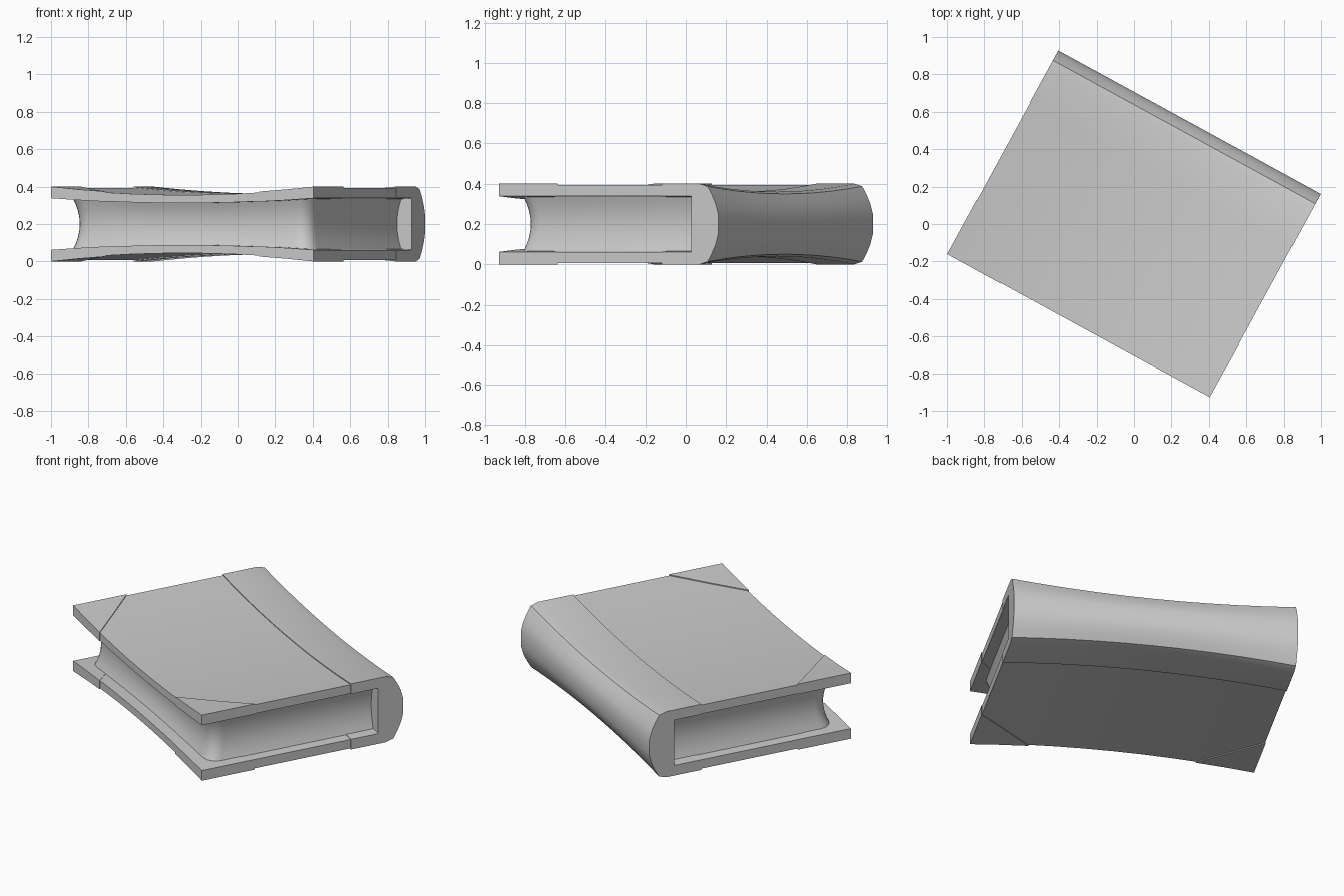
import bpy, bmesh
from math import radians, sin, cos, pi
from mathutils import Matrix

if "Cube" in bpy.data.objects:
    bpy.data.objects.remove(bpy.data.objects["Cube"])

U, V, MID = 0.80, 0.62, 0.2      # half length along spine, half width, mid height
TURN = Matrix.Rotation(radians(-28.65), 4, 'Z')
SEGMENTS = 10


def loft(name, rings):
    """Closed solid through matching rings; waisted along the spine, then turned."""
    bm = bmesh.new()
    loops = [[bm.verts.new(p) for p in r] for r in rings]
    n = len(loops[0])
    for a, b in zip(loops, loops[1:]):
        for i in range(n):
            j = (i + 1) % n
            bm.faces.new((a[i], a[j], b[j], b[i]))
    bm.faces.new(loops[0][::-1])
    bm.faces.new(loops[-1])
    # cut across the length so the waist can curve
    for k in range(1, SEGMENTS):
        x = -U + 2 * U * k / SEGMENTS
        bmesh.ops.bisect_plane(bm, geom=bm.verts[:] + bm.edges[:] + bm.faces[:],
                               plane_co=(x, 0, 0), plane_no=(1, 0, 0))
    # pinch the thickness towards the middle of the length
    for v in bm.verts:
        v.co.z = MID + v.co.z * (0.8 + 0.2 * min(1, (v.co.x / U) ** 2))
    bmesh.ops.recalc_face_normals(bm, faces=bm.faces[:])
    bm.transform(TURN)
    me = bpy.data.meshes.new(name)
    bm.to_mesh(me)
    bm.free()
    ob = bpy.data.objects.new(name, me)
    bpy.context.collection.objects.link(ob)
    bpy.context.view_layer.objects.active = ob
    ob.select_set(True)
    bpy.ops.object.shade_smooth_by_angle(angle=radians(35))
    ob.select_set(False)
    return ob


def slab(name, outline, z0, z1):
    return loft(name, [[(x, y, z) for x, y in outline] for z in (z0, z1)])


# spine wrap: C-shaped section with a rounded back
half = [(0.30, 0.2), (0.515, 0.2), (0.56, 0.187), (0.585, 0.145), (0.606, 0.10), (0.62, 0.05)]
section = half + [(y, -z) for y, z in reversed(half)]
section += [(0.30, -0.138), (0.468, -0.138), (0.468, 0.138), (0.30, 0.138)]
loft("spine", [[(x, y, z) for y, z in section] for x in (-U, U)])

# boards and raised corner guards, top and bottom
e = 0.003
for side, label in ((1, "top"), (-1, "bottom")):
    slab(label + "_board", [(-U + e, -V + e), (U - e, -V + e), (U - e, 0.302), (-U + e, 0.302)],
         side * 0.140, side * 0.194)
    for end, where in ((-1, "left"), (1, "right")):
        slab(f"{label}_{where}_corner",
             [(end * U, -V), (end * (U - 0.33), -V), (end * U, -V + 0.33)],
             side * 0.138, side * 0.2)


# page block: rounded front corners and hollowed edges
def page_outline(inset):
    u, v, r = 0.74 - inset, -0.55 + inset, 0.08
    right = [(u - r + r * sin(a), v + r - r * cos(a)) for a in [pi / 2 * i / 6 for i in range(7)]]
    right.append((u, 0.475))
    return right + [(-x, y) for x, y in reversed(right)]


levels = [i / 4 for i in range(-4, 5)]
loft("pages", [[(x, y, 0.145 * s) for x, y in page_outline(0.028 * (1 - s * s))] for s in levels])
